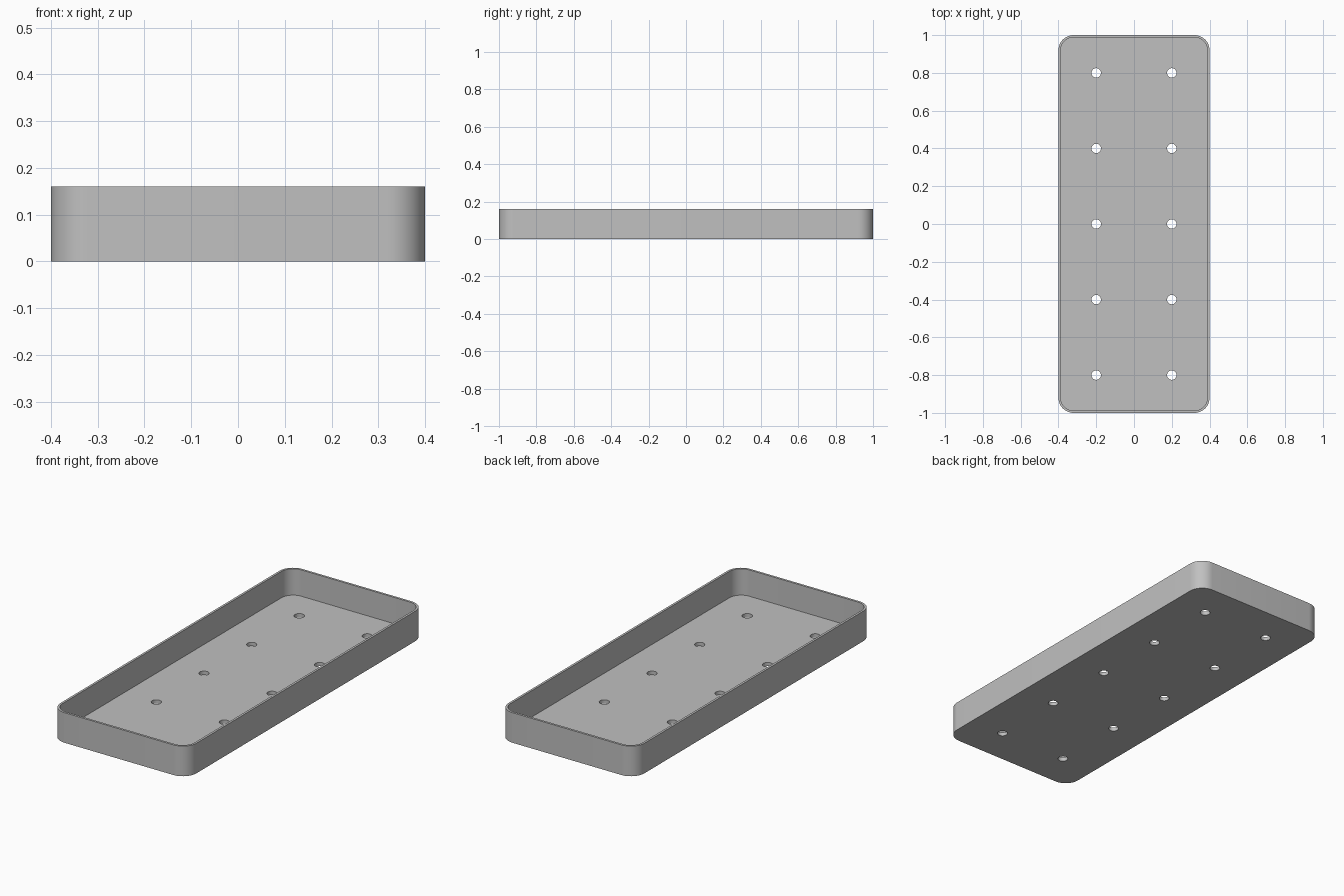
import bpy
import bmesh
import math

if "Cube" in bpy.data.objects:
    bpy.data.objects.remove(bpy.data.objects["Cube"])

W, L, H = 0.8, 2.0, 0.16        # outer size
WALL, FLOOR = 0.012, 0.02       # wall and floor thickness
RADIUS = 0.08                   # outer corner radius
HOLE_R = 0.025

grey = bpy.data.materials.new("grey plastic")
grey.diffuse_color = (0.53, 0.53, 0.53, 1)
grey.use_nodes = True
grey.node_tree.nodes["Principled BSDF"].inputs["Base Color"].default_value = grey.diffuse_color


def rounded_rect(w, l, r, steps=12):
    """Outline points of a rounded rectangle, anticlockwise."""
    pts = []
    for i, (sx, sy) in enumerate([(1, 1), (-1, 1), (-1, -1), (1, -1)]):
        for k in range(steps + 1):
            a = math.pi / 2 * (i + k / steps)
            pts.append((sx * (w / 2 - r) + r * math.cos(a),
                        sy * (l / 2 - r) + r * math.sin(a)))
    return pts


def circle(cx, cy, r, n=32):
    return [(cx + r * math.cos(2 * math.pi * k / n),
             cy + r * math.sin(2 * math.pi * k / n)) for k in range(n)]


def prisms(name, outlines, z0, z1):
    """Closed solids extruded upward from flat outlines."""
    bm = bmesh.new()
    for pts in outlines:
        low = [bm.verts.new((x, y, z0)) for x, y in pts]
        high = [bm.verts.new((x, y, z1)) for x, y in pts]
        bm.faces.new(low[::-1])
        bm.faces.new(high)
        for i in range(len(pts)):
            j = (i + 1) % len(pts)
            bm.faces.new((low[i], low[j], high[j], high[i]))
    mesh = bpy.data.meshes.new(name)
    bm.to_mesh(mesh)
    bm.free()
    mesh.materials.append(grey)
    obj = bpy.data.objects.new(name, mesh)
    bpy.context.collection.objects.link(obj)
    return obj


# Tray body, the cavity inside it and two rows of drain holes
tray = prisms("tray", [rounded_rect(W, L, RADIUS)], 0, H)
cavity = prisms("cavity_cutter",
                [rounded_rect(W - 2 * WALL, L - 2 * WALL, RADIUS - WALL)],
                FLOOR, H + 0.1)
holes = prisms("hole_cutter",
               [circle(x, 0.4 * row, HOLE_R) for x in (-0.2, 0.2) for row in range(-2, 3)],
               -0.05, FLOOR + 0.05)

bpy.context.view_layer.objects.active = tray
tray.select_set(True)
for cutter in (cavity, holes):
    cutter.hide_render = True
    mod = tray.modifiers.new(cutter.name, 'BOOLEAN')
    mod.operation = 'DIFFERENCE'
    mod.solver = 'EXACT'
    mod.object = cutter
    bpy.ops.object.modifier_apply(modifier=mod.name)
    bpy.data.objects.remove(cutter)

# Smooth corners and holes, crisp rims
bpy.ops.object.shade_smooth_by_angle(angle=math.radians(30))
